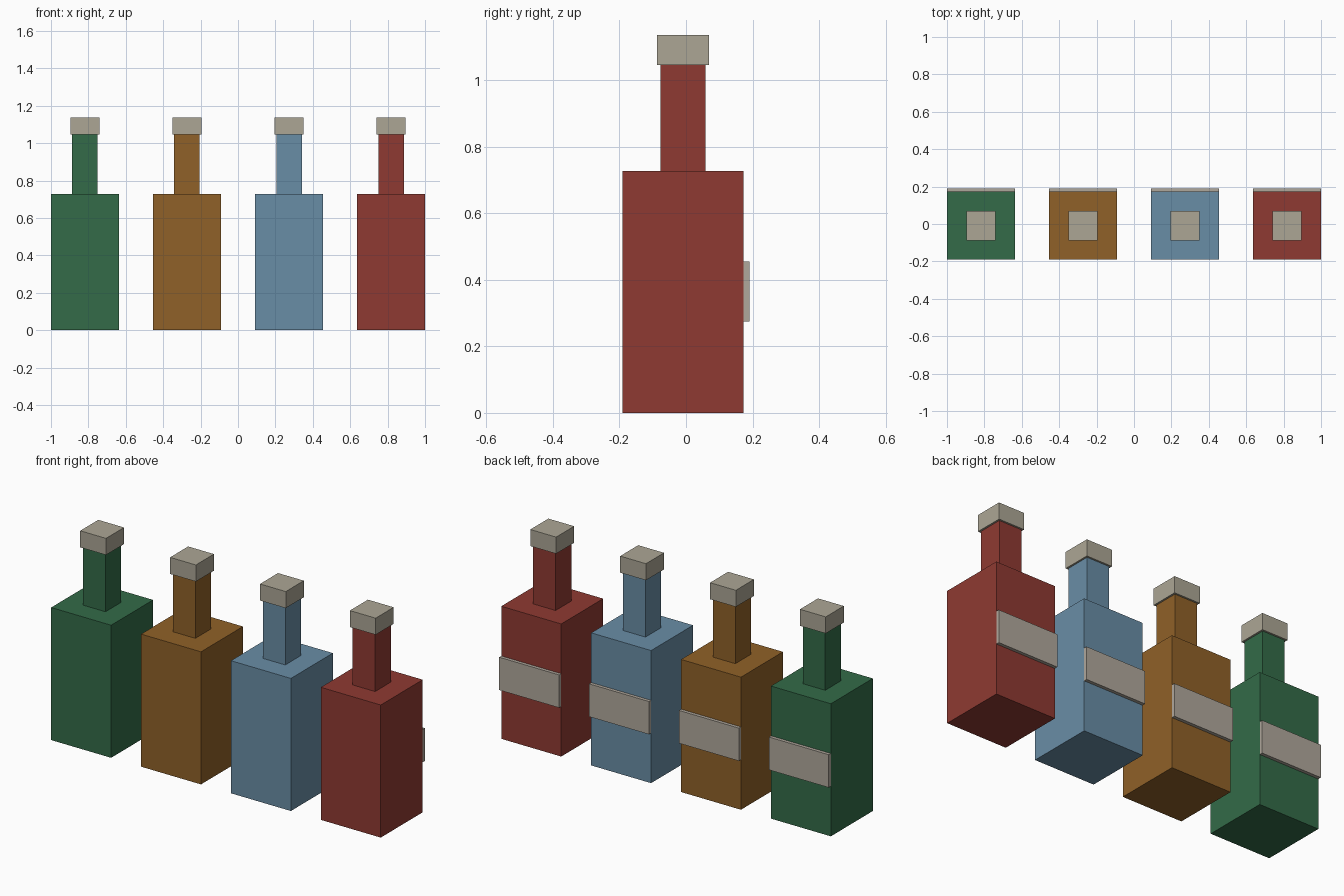
import bpy

if "Cube" in bpy.data.objects:
    bpy.data.objects.remove(bpy.data.objects["Cube"])

W = 2 / 5.5          # body width; bottles are spaced 1.5 widths apart
YC = -0.025 * W      # body centre, shifted so the labels are included in the depth


def material(name, hex_rgb):
    srgb = [int(hex_rgb[i:i + 2], 16) / 255 for i in (0, 2, 4)]
    mat = bpy.data.materials.new(name)
    mat.diffuse_color = [((c + 0.055) / 1.055) ** 2.4 for c in srgb] + [1]
    mat.use_nodes = True
    mat.node_tree.nodes["Principled BSDF"].inputs["Base Color"].default_value = mat.diffuse_color
    return mat


def box(name, x, y, size, z0, z1, mat):
    bpy.ops.mesh.primitive_cube_add(size=1, location=(x, y, (z0 + z1) / 2))
    ob = bpy.context.object
    ob.name = name
    ob.scale = (size[0], size[1], z1 - z0)
    bpy.ops.object.transform_apply(location=False, rotation=False, scale=True)
    ob.data.materials.append(mat)


cap_mat = material("cap_grey", "aca695")
label_mat = material("label_grey", "b0a89c")
glass = [("green", "336b48"), ("amber", "906128"),
         ("blue", "698da6"), ("red", "8f3a32")]

for i, (colour, hex_rgb) in enumerate(glass):
    x = (i - 1.5) * 1.5 * W
    mat = material(colour + "_glass", hex_rgb)
    # Square body and neck
    box(colour + "_bottle_body", x, YC, (W, W), 0, 2 * W, mat)
    box(colour + "_bottle_neck", x, YC, (0.375 * W, 0.375 * W), 2 * W, 2.875 * W, mat)
    # Cap overhanging the neck
    box(colour + "_bottle_cap", x, YC, (0.43 * W, 0.43 * W), 2.875 * W, 3.125 * W, cap_mat)
    # Label strip on the back face
    box(colour + "_bottle_label", x, YC + 0.525 * W, (W, 0.05 * W),
        0.755 * W, 1.25 * W, label_mat)
